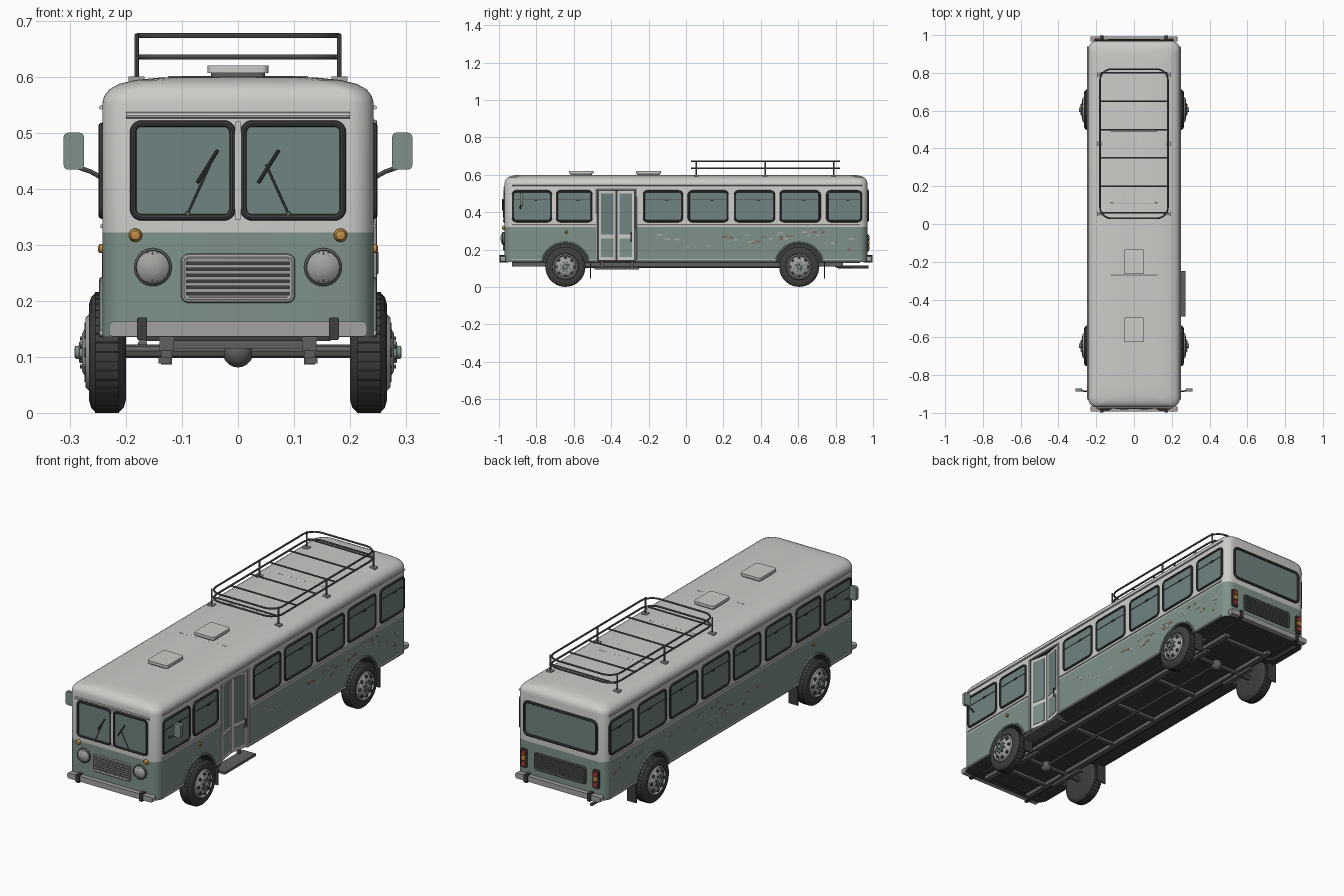
import bpy, bmesh, random
from math import sin, cos, pi, radians
from mathutils import Vector

if "Cube" in bpy.data.objects:
    bpy.data.objects.remove(bpy.data.objects["Cube"])

COL = dict(cream=(.60, .61, .58), green=(.21, .29, .25), glass=(.16, .23, .22), dark=(.045, .05, .047),
           steel=(.36, .37, .35), iron=(.11, .12, .11), orange=(.55, .27, .06), red=(.4, .05, .03), rust=(.25, .13, .08))
MAT = {}
for k, c in COL.items():
    MAT[k] = bpy.data.materials.new(k)
    MAT[k].diffuse_color = (*c, 1)

def finish(name, bm, *cols):
    bmesh.ops.recalc_face_normals(bm, faces=bm.faces)
    me = bpy.data.meshes.new(name)
    bm.to_mesh(me)
    bm.free()
    ob = bpy.data.objects.new(name, me)
    bpy.context.collection.objects.link(ob)
    for c in cols:
        me.materials.append(MAT[c])
    smooth(ob)
    return ob

def smooth(ob):
    bpy.ops.object.select_all(action='DESELECT')
    ob.select_set(True)
    bpy.context.view_layer.objects.active = ob
    bpy.ops.object.shade_smooth_by_angle(angle=radians(35))

def rounded(u0, u1, v0, v1, r, n=5):
    return [(cu + r * cos(a + i * pi / 2 / n), cv + r * sin(a + i * pi / 2 / n))
            for cu, cv, a in ((u1 - r, v1 - r, 0), (u0 + r, v1 - r, pi / 2), (u0 + r, v0 + r, pi), (u1 - r, v0 + r, 1.5 * pi))
            for i in range(n + 1)]

def loft(name, rings, *cols):
    bm = bmesh.new()
    vs = [[bm.verts.new(p) for p in ring] for ring in rings]
    n = len(vs[0])
    for a, b in zip(vs, vs[1:]):
        for i in range(n):
            bm.faces.new((a[i], a[(i + 1) % n], b[(i + 1) % n], b[i]))
    bm.faces.new(vs[0])
    bm.faces.new(vs[-1])
    return finish(name, bm, *cols)

# side mapping: (u along the face, v up, d outward)
FACE = {'right': lambda u, v, d: (d, u, v), 'left': lambda u, v, d: (-d, u, v),
        'front': lambda u, v, d: (u, -d, v), 'back': lambda u, v, d: (u, d, v), 'top': lambda u, v, d: (u, v, d)}

def panel(name, face, u0, u1, v0, v1, r, d0, d1, col):
    f = FACE[face]
    return loft(name, [[f(u, v, d) for u, v in rounded(u0, u1, v0, v1, r)] for d in (d0, d1)], col)

def box(name, x0, x1, y0, y1, z0, z1, col):
    pts = ((x0, y0), (x1, y0), (x1, y1), (x0, y1))
    return loft(name, [[(x, y, z) for x, y in pts] for z in (z0, z1)], col)

def tube(name, pts, r, col, cyclic=False):
    cu = bpy.data.curves.new(name, 'CURVE')
    cu.dimensions, cu.bevel_depth, cu.bevel_resolution, cu.use_fill_caps = '3D', r, 2, True
    s = cu.splines.new('POLY')
    s.points.add(len(pts) - 1)
    for p, q in zip(s.points, pts):
        p.co = (*q, 1)
    s.use_cyclic_u = cyclic
    ob = bpy.data.objects.new(name, cu)
    bpy.context.collection.objects.link(ob)
    cu.materials.append(MAT[col])
    bpy.ops.object.select_all(action='DESELECT')
    ob.select_set(True)
    bpy.context.view_layer.objects.active = ob
    bpy.ops.object.convert(target='MESH')
    smooth(bpy.context.object)

def lathe(name, face, u, v, prof, col, n=32):
    f = FACE[face]
    return loft(name, [[f(u + max(r, .0005) * cos(2 * pi * i / n), v + max(r, .0005) * sin(2 * pi * i / n), d)
                        for i in range(n)] for d, r in prof], col)

def window(name, face, u0, u1, v0, v1, d, r=.018, fr=.006):
    panel(name + '_glass', face, u0, u1, v0, v1, r, d - .012, d + .002, 'glass')
    tube(name + '_frame', [FACE[face](u, v, d + .001) for u, v in rounded(u0, u1, v0, v1, r)], fr, 'dark', True)

# body shell: stacked rounded rectangles, two-tone paint
PROF = [(0, .135), (0, .322), (0, .553), (.003, .565), (.012, .577), (.03, .587), (.06, .594), (.1, .598), (.15, .60)]
body = loft('body', [[(x, y, z) for x, y in rounded(-.242 + i, .242 - i, -.97 + i * .6, .97 - i * .6, .045 + i * .3, 7)]
                     for i, z in PROF], 'cream', 'green', 'dark')
for p in body.data.polygons:
    if p.center.z < .32:
        p.material_index = 1 if p.center.z > .14 else 2

# wheel arches and doorway cut out of the shell
WY = (-.645, .605)
cutters = [lathe('arch_cutter', s, y, .11, [(.165, .124), (.3, .124)], 'dark') for s in ('left', 'right') for y in WY]
cutters.append(box('door_cutter', .195, .3, -.474, -.27, .12, .517, 'dark'))
for c in cutters:
    m = body.modifiers.new('cut', 'BOOLEAN')
    m.object, m.solver = c, 'EXACT'
    bpy.context.view_layer.objects.active = body
    bpy.ops.object.modifier_apply(modifier=m.name)
    bpy.data.objects.remove(c)
smooth(body)

# side windows, mouldings, wheels, mirrors for both sides
SPANS = [(-.925, -.722), (-.69, -.505), (-.465, -.27), (-.225, -.022), (.015, .222), (.262, .47), (.505, .715), (.755, .935)]
for side, sx in (('right', 1), ('left', -1)):
    f = FACE[side]
    for i, (a, b) in enumerate(SPANS):
        if side == 'right' and i == 2:
            continue
        window(f'{side}_window_{i}', side, a, b, .352, .512, .242)
        tube('window_slider_bar', [f(a, .466, .244), f(b, .466, .244)], .002, 'dark')
        box('window_latch', *sorted((sx * .243, sx * .248)), (a + b) / 2 + .01, (a + b) / 2 + .03, .461, .469, 'dark')
    gaps = [(-.93, -.48), (-.264, .93)] if side == 'right' else [(-.93, .93)]
    for a, b in gaps:
        tube('belt_moulding', [f(a, .333, .242), f(b, .333, .242)], .004, 'cream')
    tube('drip_rail', [f(-.93, .545, .244), f(.94, .545, .244)], .004, 'cream')
    for a, b in ((-.93, -.77), (-.52, -.48), (-.264, .48), (.73, .93)):
        tube('skirt_trim', [f(a, .143, .242), f(b, .143, .242)], .005, 'cream')
    lathe('side_marker', side, -.64, .293, [(.24, .008), (.247, .008), (.25, .004)], 'orange', 16)
    for y in WY:
        tube('arch_lip', [f(y + .127 * cos(a), .11 + .127 * sin(a), .242)
                          for a in [radians(12 + 156 * k / 20) for k in range(21)]], .006, 'green')
        lathe('tyre', side, y, .108, [(.2, .06), (.2, .085), (.204, .099), (.213, .107), (.254, .107), (.262, .099),
                                      (.266, .085), (.265, .07), (.255, .066)], 'dark', 40)
        for k in range(40):
            a = 2 * pi * k / 40
            c, s = cos(a), sin(a)
            tube('tread_block', [f(y + .1065 * c, .108 + .1065 * s, d) for d in (.212, .255)], .0015, 'dark')
        lathe('rim', side, y, .108, [(.22, .066), (.266, .068), (.272, .062), (.262, .056), (.27, .048), (.278, .034),
                                     (.278, .022), (.278, 0)], 'steel', 32)
        lathe('hub', side, y, .108, [(.27, .02), (.283, .019), (.284, .012), (.291, .011), (.292, 0)], 'green', 20)
        for k in range(8):
            a = 2 * pi * k / 8
            lathe('rim_hole', side, y + .045 * cos(a), .108 + .045 * sin(a), [(.262, .008), (.274, .008)], 'dark', 12)
            lathe('wheel_nut', side, y + .027 * cos(a + .4), .108 + .027 * sin(a + .4), [(.276, .004), (.282, .004)], 'iron', 6)
        box('mud_flap', *sorted((sx * .2, sx * .25)), y + .132, y + .138, .045, .14, 'dark')
    # mirror on a bent arm
    tube('mirror_arm', [f(-.885, .415, .235), f(-.885, .43, .262), f(-.88, .44, .29)], .004, 'iron')
    panel('mirror', 'front', *sorted((sx * .275, sx * .311)), .434, .5, .008, .872, .888, 'green')
    # front lamps
    lathe('headlight_ring', 'front', sx * .152, .26, [(.96, .034), (.98, .034), (.983, .03), (.978, .028)], 'iron')
    lathe('headlight_lens', 'front', sx * .152, .26, [(.97, .03), (.981, .029), (.988, .02), (.991, .01), (.992, 0)], 'steel')
    for k in range(-3, 4):
        h = (.027 ** 2 - (.008 * k) ** 2) ** .5
        u, d = sx * .152 + .008 * k, .9905 - .001 * abs(k) - .0005 * k * k
        tube('lens_rib', [FACE['front'](u, .26 + t * h, d - .007 * t * t) for t in (-1, -.5, 0, .5, 1)], .0013, 'steel')
    lathe('indicator', 'front', sx * .183, .317, [(.96, .012), (.975, .012), (.982, .008), (.984, 0)], 'orange', 20)
    # split windscreen pane
    window('windscreen', 'front', *sorted((sx * .01, sx * .187)), .349, .516, .97, .015)
    tube('wiper_arm', [(sx * .09, -.974, .355), (sx * .05, -.98, .443)], .002, 'iron')
    lathe('wiper_pivot', 'front', sx * .09, .355, [(.968, .005), (.979, .004)], 'iron', 12)
    b = .036 if sx > 0 else -.073
    tube('wiper_blade', [(b, -.98, .41), (b + .037, -.98, .469)], .003, 'dark')
    # tail lamp clusters
    panel('tail_lamp_base', 'back', *sorted((sx * .178, sx * .212)), .19, .282, .008, .96, .976, 'dark')
    for z, c in ((.2, 'red'), (.228, 'orange'), (.252, 'red')):
        panel('tail_lamp', 'back', *sorted((sx * .183, sx * .207)), z, z + .022, .006, .97, .982, c)
    # bumper brackets and chassis rails
    for face in ('front', 'back'):
        panel('bumper_bracket', face, *sorted((sx * .162, sx * .18)), .13, .17, .003, .95, .998, 'dark')
    box('chassis_rail', *sorted((sx * .115, sx * .14)), -.93, .84, .11, .136, 'iron')
    for y in WY:
        box('leaf_spring', *sorted((sx * .12, sx * .142)), y - .1, y + .1, .088, .1, 'iron')
        box('spring_clamp', *sorted((sx * .118, sx * .137)), y - .015, y + .015, .086, .132, 'iron')

# folding entry door, two leaves folded slightly inward
def leaf(y0, x0, y1, x1):
    a, b = Vector((x0, y0, 0)), Vector((x1, y1, 0))
    n = Vector((b.y - a.y, a.x - b.x, 0)).normalized()
    for nm, t0, t1, z0, z1, d, c in (('door_leaf', .02, .98, .142, .515, .008, 'cream'), ('door_glass', .16, .84, .28, .5, .01, 'glass'),
                                     ('door_kick_panel', .16, .84, .16, .26, .01, 'green')):
        p, q = a.lerp(b, t0), a.lerp(b, t1)
        loft(nm, [[tuple(v + Vector((0, 0, z))) for v in (p, q, q + n * d, p + n * d)] for z in (z0, z1)], c)
leaf(-.472, .234, -.374, .216)
leaf(-.370, .216, -.272, .234)
tube('door_handle', [(.232, -.295, .24), (.248, -.295, .25), (.248, -.295, .285), (.232, -.295, .295)], .003, 'iron')
tube('door_surround', [(.243, -.477, .14), (.243, -.477, .52), (.243, -.267, .52), (.243, -.267, .14)], .005, 'cream')
box('entry_step', .2, .272, -.49, -.25, .094, .106, 'iron')
for y in (-.45, -.29):
    box('step_bracket', .2, .215, y - .008, y + .008, .1, .14, 'iron')

# front face: visor, grille
tube('front_visor', [(-.2, -.972, .531), (.2, -.972, .531)], .006, 'cream')
panel('centre_pillar', 'front', -.005, .005, .345, .52, .002, .96, .975, 'cream')
def grille(face, w, z0, z1, n, col):
    panel('grille_back', face, -w, w, z0, z1, .008, .96, .972, 'dark')
    tube('grille_frame', [FACE[face](u, v, .973) for u, v in rounded(-w, w, z0, z1, .008)], .006, col, True)
    for k in range(n):
        z = z0 + (z1 - z0) * (k + .5) / n
        panel('grille_slat', face, -w + .004, w - .004, z - .0032, z + .0032, .002, .965, .977, col)
grille('front', .096, .202, .278, 7, 'steel')
grille('back', .135, .2, .275, 8, 'iron')

# rear window and bumpers
window('rear_window', 'back', -.195, .195, .355, .515, .97, .022, .007)
for face in ('front', 'back'):
    panel(face + '_bumper', face, -.23, .23, .136, .163, .008, .966, .992, 'steel')

# underbody: floor, axles, differentials, crossmembers, exhaust
box('floor', -.165, .165, -.93, .93, .128, .137, 'dark')
for y in WY:
    tube('axle', [(-.21, y, .11), (.21, y, .11)], .012, 'iron')
    lathe('differential', 'front', 0, .108, [(-y + .027 * cos(pi * k / 10), .027 * sin(pi * k / 10)) for k in range(11)], 'iron', 20)
tube('drive_shaft', [(0, WY[0], .11), (0, WY[1], .11)], .007, 'iron')
for y in (-.8, -.3, 0, .3, .8):
    box('crossmember', -.12, .12, y - .01, y + .01, .115, .132, 'iron')
tube('exhaust', [(-.17, .78, .125), (-.17, .82, .106), (-.17, .975, .106)], .008, 'iron')

# roof: hatches, seams, luggage rack
for y in (-.2, -.56):
    panel('roof_hatch_base', 'top', -.048, .048, y - .058, y + .058, .01, .59, .607, 'iron')
    panel('roof_hatch', 'top', -.054, .054, y - .066, y + .066, .012, .606, .62, 'cream')
for y in (-.27, .11, .49):
    tube('roof_seam', [(-.125, y, .598), (.125, y, .598)], .003, 'cream')
for z in (.635, .673):
    tube('rack_rail', [(x, y, z) for x, y in rounded(-.18, .18, .03, .82, .06, 6)], .0045, 'iron', True)
for y in (.06, .2, .35, .5, .65, .8):
    tube('rack_slat', [(-.178, y, .635), (.178, y, .635)], .004, 'iron')
for y in (.055, .425, .79):
    for x in (-.181, .181):
        tube('rack_post', [(x, y, .588), (x, y, .675)], .004, 'iron')
        box('rack_foot', x - .014, x + .014, y - .012, y + .012, .584, .6, 'steel')

# rust patches on the lower flanks
random.seed(4)
for side in ('left', 'right'):
    for _ in range(34):
        y, z = random.uniform(-.23, .9), random.uniform(.2, .29)
        if abs(y - .605) < .17:
            z = random.uniform(.255, .3)
        w, h = random.uniform(.006, .018), random.uniform(.003, .006)
        panel('rust_patch', side, y - w, y + w, z - h, z + h, .002, .24, .2428, random.choice(('rust', 'steel', 'green')))

for m in bpy.data.materials:
    if m.users and not m.is_grease_pencil:
        m.use_nodes = True
        m.node_tree.nodes["Principled BSDF"].inputs["Base Color"].default_value = m.diffuse_color
